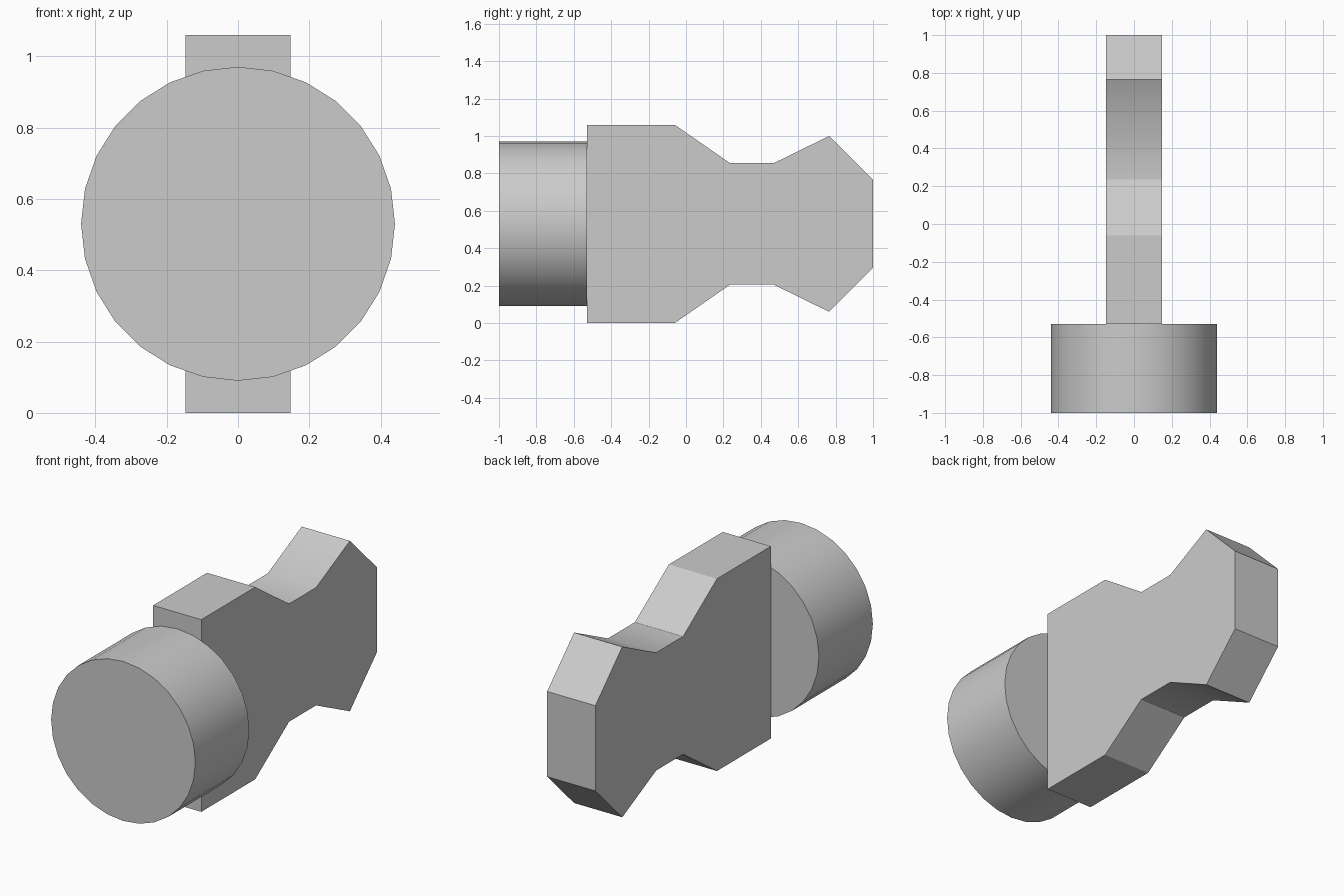
import bpy, bmesh, math
from mathutils import Matrix

cube = bpy.data.objects.get("Cube")
if cube:
    bpy.data.objects.remove(cube, do_unlink=True)

MID = 0.53          # height of the shared axis
HALF_WIDTH = 0.147  # half thickness of the blade

grey = bpy.data.materials.new("plain grey")
grey.use_nodes = True
colour = (0.6, 0.6, 0.6, 1)
grey.diffuse_color = colour
grey.node_tree.nodes["Principled BSDF"].inputs["Base Color"].default_value = colour


def finish(name, bm):
    """Turn a bmesh into a grey object, smooth only across shallow edges."""
    bmesh.ops.recalc_face_normals(bm, faces=bm.faces)
    mesh = bpy.data.meshes.new(name)
    bm.to_mesh(mesh)
    bm.free()
    mesh.materials.append(grey)
    obj = bpy.data.objects.new(name, mesh)
    bpy.context.collection.objects.link(obj)
    bpy.ops.object.select_all(action="DESELECT")
    obj.select_set(True)
    bpy.context.view_layer.objects.active = obj
    bpy.ops.object.shade_smooth_by_angle(angle=math.radians(30))
    return obj


# Round head at the front
bm = bmesh.new()
bmesh.ops.create_cone(
    bm, cap_ends=True, segments=28, radius1=0.44, radius2=0.44, depth=0.47,
    matrix=Matrix.Translation((0, -0.765, MID)) @ Matrix.Rotation(math.pi / 2, 4, "X"))
finish("round_head", bm)

# Flat blade: half outline as (y, distance from axis), mirrored about the axis
half = [(-0.53, 0.53), (-0.06, 0.53), (0.235, 0.325),
        (0.47, 0.325), (0.765, 0.47), (1.0, 0.235)]
outline = [(y, MID + d) for y, d in half] + [(y, MID - d) for y, d in reversed(half)]
bm = bmesh.new()
side = bm.faces.new([bm.verts.new((-HALF_WIDTH, y, z)) for y, z in outline])
extruded = bmesh.ops.extrude_face_region(bm, geom=[side], use_keep_orig=True)
moved = [g for g in extruded["geom"] if isinstance(g, bmesh.types.BMVert)]
bmesh.ops.translate(bm, verts=moved, vec=(2 * HALF_WIDTH, 0, 0))
finish("blade", bm)
